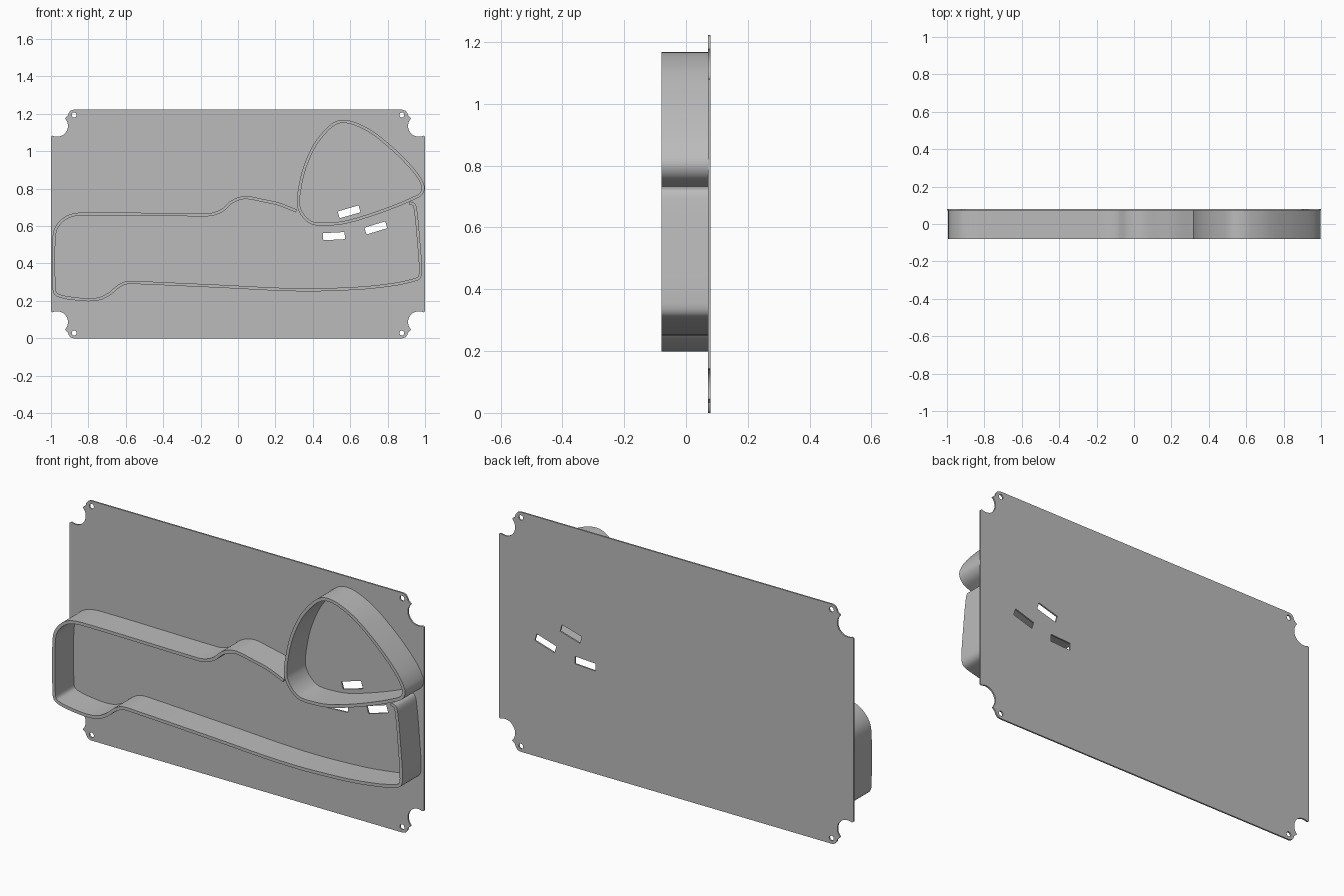
import bpy, bmesh
from math import sin, cos, radians
from mathutils import Vector, Matrix

FRONT, PLATE_FRONT, BACK = -0.079, 0.071, 0.079
HEIGHT = 1.222
WALL = 0.016

cube = bpy.data.objects.get("Cube")
if cube:
    bpy.data.objects.remove(cube, do_unlink=True)

grey = bpy.data.materials.new("plain grey")
grey.use_nodes = True
colour = (0.5, 0.5, 0.5, 1)
grey.diffuse_color = colour
grey.node_tree.nodes["Principled BSDF"].inputs["Base Color"].default_value = colour


def finish(name, bm):
    """Turn a bmesh into a shaded, coloured object."""
    bmesh.ops.recalc_face_normals(bm, faces=bm.faces)
    mesh = bpy.data.meshes.new(name)
    bm.to_mesh(mesh)
    bm.free()
    mesh.materials.append(grey)
    obj = bpy.data.objects.new(name, mesh)
    bpy.context.collection.objects.link(obj)
    bpy.ops.object.select_all(action='DESELECT')
    obj.select_set(True)
    bpy.context.view_layer.objects.active = obj
    bpy.ops.object.shade_smooth_by_angle(angle=radians(30))
    return obj


def arc(cx, cz, radius, start, end, steps):
    angles = [radians(start + (end - start) * i / steps) for i in range(steps + 1)]
    return [Vector((cx + radius * cos(a), cz + radius * sin(a))) for a in angles]


def smooth_path(points, closed, steps=6):
    """Hermite curve through the points, tangents scaled to each segment."""
    pts = [Vector(p) for p in points]
    n = len(pts)

    def tangent(i):
        if closed:
            return (pts[(i + 1) % n] - pts[i - 1]).normalized()
        return (pts[min(i + 1, n - 1)] - pts[max(i - 1, 0)]).normalized()

    path = []
    for i in range(n if closed else n - 1):
        j = (i + 1) % n
        a, b = pts[i], pts[j]
        size = (b - a).length
        ta, tb = tangent(i) * size, tangent(j) * size
        for k in range(steps):
            t = k / steps
            s = 1 - t
            path.append(a * (1 + 2 * t) * s * s + ta * t * s * s
                        + b * (1 + 2 * s) * t * t - tb * s * t * t)
    if not closed:
        path.append(pts[-1])
    return path


def wall(name, points, closed):
    """Upright band: outer line given anticlockwise, thickness added inside."""
    path = smooth_path(points, closed)
    n = len(path)
    bm = bmesh.new()
    rows = []
    for i, p in enumerate(path):
        if closed:
            d = path[(i + 1) % n] - path[i - 1]
        else:
            d = path[min(i + 1, n - 1)] - path[max(i - 1, 0)]
        d.normalize()
        q = p + Vector((-d.y, d.x)) * WALL
        rows.append([bm.verts.new(c) for c in (
            (p.x, FRONT, p.y), (q.x, FRONT, q.y),
            (q.x, PLATE_FRONT, q.y), (p.x, PLATE_FRONT, p.y))])
    for i in range(n if closed else n - 1):
        a, b = rows[i], rows[(i + 1) % n]
        for k in range(4):
            m = (k + 1) % 4
            bm.faces.new((a[k], a[m], b[m], b[k]))
    if not closed:
        bm.faces.new(rows[0])
        bm.faces.new(rows[-1])
    return finish(name, bm)


# Plate outline: one notched corner mirrored to all four
corner = [Vector(p) for p in ((0.88, HEIGHT), (0.895, 1.217), (0.905, 1.205), (0.91, 1.19))]
corner += arc(0.967, 1.136, 0.058, 135, 295, 16)
corner += [Vector((1, 1.078))]


def mirrored(points, sx, sz):
    return [Vector((p.x * sx, p.y if sz > 0 else HEIGHT - p.y)) for p in points]


outline = (corner + mirrored(corner, 1, -1)[::-1]
           + mirrored(corner, -1, -1) + mirrored(corner, -1, 1)[::-1])
loops = [outline]

# Screw holes in the corners
for sx in (-1, 1):
    for sz in (-1, 1):
        loops.append(mirrored(arc(0.876, 1.194, 0.013, 0, 337.5, 15), sx, sz))

# Three tilted slots
for x, z, tilt in ((0.594, 0.676, 16), (0.513, 0.546, 3), (0.737, 0.59, 17)):
    turn = Matrix.Rotation(radians(tilt), 2)
    loops.append([Vector((x, z)) + turn @ Vector((a * 0.058, b * 0.019))
                  for a, b in ((-1, -1), (1, -1), (1, 1), (-1, 1))])

bm = bmesh.new()
for loop in loops:
    ring = [bm.verts.new((p.x, PLATE_FRONT, p.y)) for p in loop]
    for i, v in enumerate(ring):
        bm.edges.new((ring[i - 1], v))
bmesh.ops.triangle_fill(bm, edges=bm.edges[:], use_beauty=True, normal=(0, -1, 0))
sheet = bmesh.ops.extrude_face_region(bm, geom=bm.faces[:], use_keep_orig=True)
moved = [g for g in sheet["geom"] if isinstance(g, bmesh.types.BMVert)]
bmesh.ops.translate(bm, verts=moved, vec=(0, BACK - PLATE_FRONT, 0))
finish("back_plate", bm)

# Long tray wall, open where it meets the rounded wall
wall("long_tray_wall", [
    (.315, .688), (.22, .725), (.13, .745), (.05, .76), (0, .753), (-.045, .73),
    (-.085, .693), (-.14, .671), (-.2, .668), (-.82, .673), (-.89, .665),
    (-.94, .64), (-.98, .59), (-.992, .527), (-.992, .286), (-.984, .238),
    (-.95, .217), (-.87, .203), (-.79, .198), (-.733, .206), (-.68, .233),
    (-.636, .27), (-.594, .289), (-.524, .289), (-.096, .27), (.33, .251),
    (.65, .26), (.84, .281), (.936, .302), (.973, .318), (.984, .356),
    (.973, .527), (.957, .687), (.946, .72), (.92, .732)], False)

# Rounded triangular wall
wall("rounded_tray_wall", [
    (.997, .794), (.993, .826), (.963, .88), (.893, .96), (.813, 1.035),
    (.717, 1.11), (.626, 1.155), (.567, 1.167), (.519, 1.158), (.465, 1.115),
    (.4, 1.03), (.348, .912), (.321, .794), (.315, .714), (.332, .666),
    (.364, .628), (.401, .607), (.465, .602), (.572, .612), (.706, .65),
    (.84, .698), (.941, .741), (.979, .762)], True)
